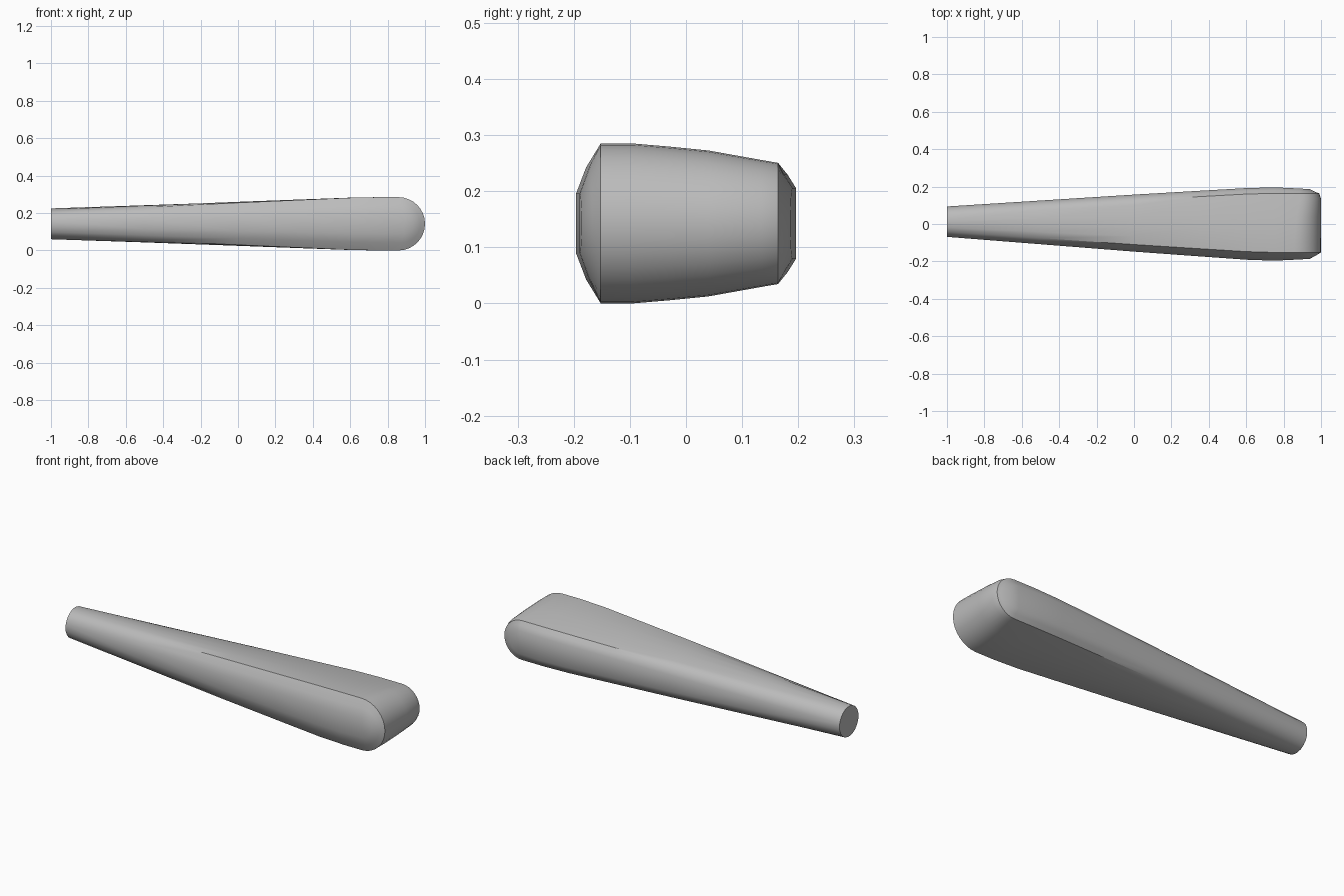
import bpy, bmesh, math

cube = bpy.data.objects.get("Cube")
if cube:
    bpy.data.objects.remove(cube)

MID_Z = 0.1425
TAIL_R, TAIL_Y = 0.083, 0.0125

# head profile across the depth: y, half height, furthest x, matching tail angle
PROFILE = [
    (-0.196, 0.053, 0.940, -78), (-0.178, 0.100, 0.975, -58),
    (-0.152, 0.1425, 1.0, -40), (-0.095, 0.1425, 1.0, -22),
    (-0.030, 0.137, 1.0, -7), (0.040, 0.130, 1.0, 7),
    (0.135, 0.113, 1.0, 24), (0.164, 0.108, 0.990, 40),
    (0.181, 0.087, 0.972, 58), (0.196, 0.063, 0.940, 78),
]
# taper along the length: x, blend from tail circle to head profile
TAPER = [(-1, 0), (-0.5, 0.31), (0, 0.62), (0.35, 0.82), (0.6, 0.96), (0.75, 1)]
ARC = 16


def outline(y, h, end, angle):
    """Upper straight run, rounded nose, then lower run of one slice."""
    a = math.radians(angle)
    tail_y, tail_h = TAIL_Y + TAIL_R * math.sin(a), TAIL_R * math.cos(a)
    upper = [(x, tail_y + (y - tail_y) * w, tail_h + (h - tail_h) * w) for x, w in TAPER]
    nose = []
    for i in range(ARC + 1):
        t = math.pi * i / ARC
        x = end - h + h * math.sin(t)
        pull = max(0, (x - 0.78) / 0.16) if abs(y) > 0.17 else 0
        nose.append((x, y * (1 - 0.05 * pull), h * math.cos(t)))
    lower = [(x, yy, -z) for x, yy, z in reversed(upper)]
    return [(x, yy, z + MID_Z) for x, yy, z in upper + nose + lower]


bm = bmesh.new()
slices = [[bm.verts.new(p) for p in outline(*row)] for row in PROFILE]
count = len(slices[0])

# skin between neighbouring slices
for a, b in zip(slices, slices[1:]):
    for i in range(count - 1):
        bm.faces.new((a[i], a[i + 1], b[i + 1], b[i]))

# flat side panels
for loop in (slices[0], slices[-1]):
    for i in range(count // 2):
        ring = [loop[i], loop[i + 1], loop[-2 - i], loop[-1 - i]]
        bm.faces.new(list(dict.fromkeys(ring)))

# round tail end
bm.faces.new([s[0] for s in slices] + [s[-1] for s in reversed(slices)])
bmesh.ops.recalc_face_normals(bm, faces=bm.faces)

mesh = bpy.data.meshes.new("tapered_handle")
bm.to_mesh(mesh)
bm.free()
handle = bpy.data.objects.new("tapered_handle", mesh)
bpy.context.collection.objects.link(handle)

grey = bpy.data.materials.new("plain_grey")
grey.use_nodes = True
color = (0.5, 0.5, 0.5, 1)
grey.diffuse_color = color
grey.node_tree.nodes["Principled BSDF"].inputs["Base Color"].default_value = color
mesh.materials.append(grey)

bpy.ops.object.select_all(action="DESELECT")
handle.select_set(True)
bpy.context.view_layer.objects.active = handle
bpy.ops.object.shade_smooth_by_angle(angle=math.radians(35))
